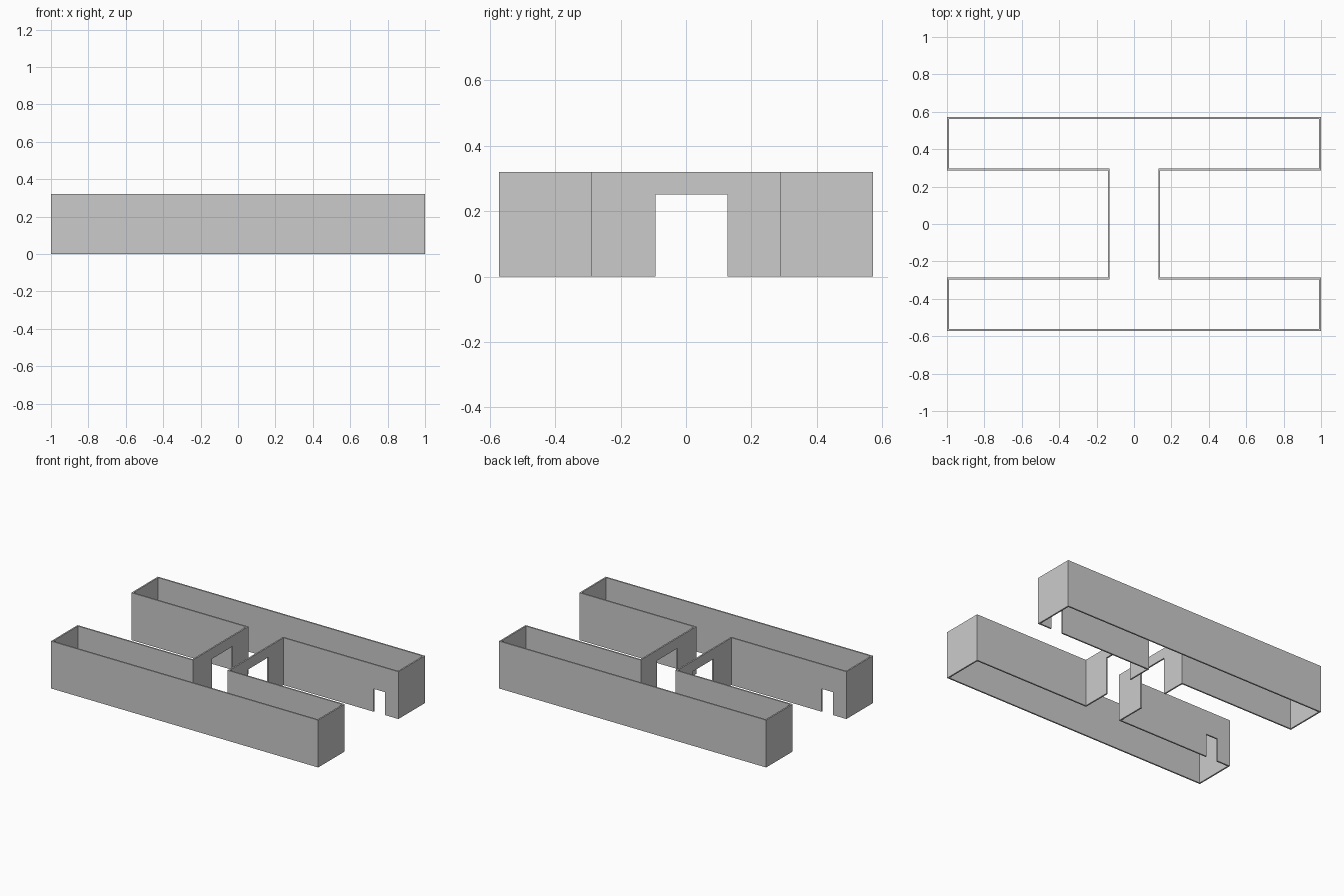
import bpy
import bmesh
from mathutils import Vector

if "Cube" in bpy.data.objects:
    bpy.data.objects.remove(bpy.data.objects["Cube"])

HEIGHT, WALL = 0.32, 0.01
X_OUT, Y_OUT = 1.0, 0.571    # outer ends of the two long wings
X_LINK, Y_IN = 0.14, 0.287   # outer faces of the link corridor and the inner wing walls


def add_object(name, bm):
    bmesh.ops.recalc_face_normals(bm, faces=bm.faces)
    mesh = bpy.data.meshes.new(name)
    bm.to_mesh(mesh)
    bm.free()
    obj = bpy.data.objects.new(name, mesh)
    bpy.context.collection.objects.link(obj)
    return obj


def inset_plan(plan, width):
    # move every corner inwards along both adjoining wall normals
    def inward(a, b):
        d = (b - a).normalized()
        return Vector((-d.y, d.x))
    n = len(plan)
    return [p + width * (inward(plan[i - 1], p) + inward(p, plan[(i + 1) % n]))
            for i, p in enumerate(plan)]


def cut_door(target, name, x0, x1, y0, y1, top):
    # box from below the ground up to the door head, subtracted from the walls
    bm = bmesh.new()
    bmesh.ops.create_cube(bm, size=1)
    for v in bm.verts:
        v.co = (x1 if v.co.x > 0 else x0,
                y1 if v.co.y > 0 else y0,
                top if v.co.z > 0 else -0.1)
    cutter = add_object(name, bm)
    cutter.hide_render = True
    mod = target.modifiers.new(name, 'BOOLEAN')
    mod.operation = 'DIFFERENCE'
    mod.solver = 'EXACT'
    mod.object = cutter
    bpy.context.view_layer.objects.active = target
    bpy.ops.object.modifier_apply(modifier=name)
    bpy.data.objects.remove(cutter)


# Walls: H-shaped plan, given thickness and height by joining four rings
half = [(X_OUT, -Y_OUT), (X_OUT, -Y_IN), (X_LINK, -Y_IN),
        (X_LINK, Y_IN), (X_OUT, Y_IN), (X_OUT, Y_OUT)]
outer = [Vector(p) for p in half] + [-Vector(p) for p in half]
inner = inset_plan(outer, WALL)
bm = bmesh.new()
rings = [[bm.verts.new((p.x, p.y, z)) for p in plan]
         for plan, z in ((outer, 0), (outer, HEIGHT), (inner, HEIGHT), (inner, 0))]
for r in range(4):
    a, b = rings[r], rings[(r + 1) % 4]
    for i in range(len(a)):
        j = (i + 1) % len(a)
        bm.faces.new((a[i], a[j], b[j], b[i]))
walls = add_object("building_walls", bm)

# Wide doorways through both link corridor walls
cut_door(walls, "link_doorway", -0.2, 0.2, -0.093, 0.127, 0.25)

# Small door at one end of each wing, on opposite corners
cut_door(walls, "back_wing_door", 0.815, 0.9, Y_IN - 0.05, Y_IN + 0.05, 0.155)
cut_door(walls, "front_wing_door", -0.9, -0.815, -Y_IN - 0.05, -Y_IN + 0.05, 0.155)
